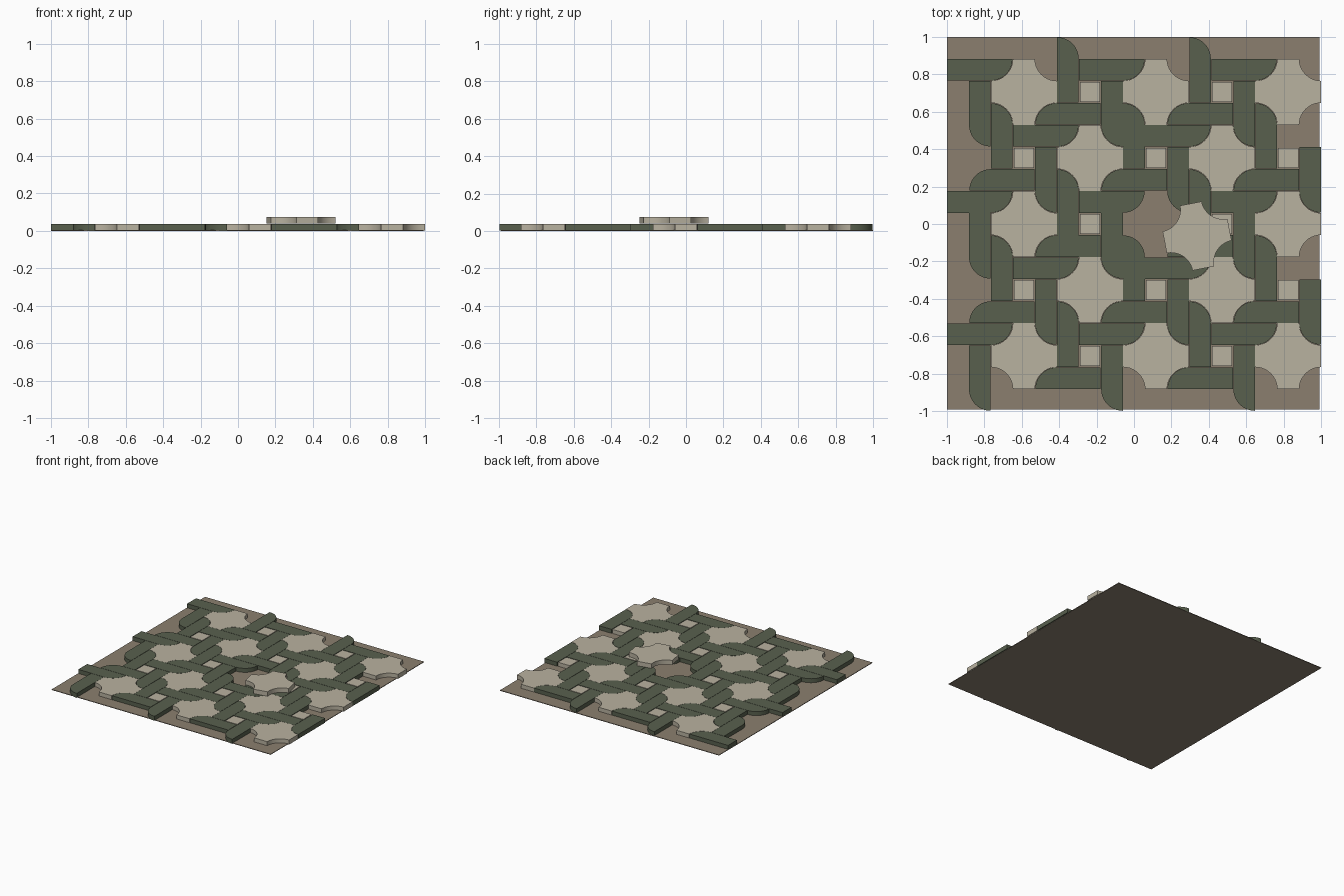
import bpy, bmesh, math
from mathutils import Matrix

if "Cube" in bpy.data.objects:
    bpy.data.objects.remove(bpy.data.objects["Cube"])

U = 2 / 17            # paving module: 17 modules across
TOP = 0.038           # paver height
BOT = 0.001
SEG = 10              # segments per quarter arc


def material(name, rgb):
    m = bpy.data.materials.new(name)
    m.diffuse_color = (*rgb, 1)
    m.use_nodes = True
    m.node_tree.nodes["Principled BSDF"].inputs["Base Color"].default_value = m.diffuse_color
    return m


GREEN = material("moss green", (0.098, 0.117, 0.076))
STONE = material("pale stone", (0.485, 0.445, 0.352))
EARTH = material("brown bedding", (0.258, 0.212, 0.159))


def prism(name, pts, z0, z1, mat, matrix=Matrix()):
    """Extrude a flat outline from z0 to z1."""
    bm = bmesh.new()
    face = bm.faces.new([bm.verts.new((x, y, z0)) for x, y in pts])
    ext = bmesh.ops.extrude_face_region(bm, geom=[face])
    bmesh.ops.translate(bm, vec=(0, 0, z1 - z0),
                        verts=[v for v in ext["geom"] if isinstance(v, bmesh.types.BMVert)])
    bmesh.ops.recalc_face_normals(bm, faces=bm.faces)
    me = bpy.data.meshes.new(name)
    bm.to_mesh(me)
    bm.free()
    me.materials.append(mat)
    ob = bpy.data.objects.new(name, me)
    bpy.context.collection.objects.link(ob)
    ob.matrix_world = matrix
    bpy.context.view_layer.objects.active = ob
    ob.select_set(True)
    bpy.ops.object.shade_smooth_by_angle(angle=math.radians(30))
    ob.select_set(False)
    return ob


def arc(cx, cy, r, a0, a1):
    return [(cx + r * math.cos(math.radians(a0 + (a1 - a0) * i / SEG)),
             cy + r * math.sin(math.radians(a0 + (a1 - a0) * i / SEG))) for i in range(SEG + 1)]


def place(col, row, turn=0):
    """Transform for a paver centred at (col, row), row counted from the back."""
    return (Matrix.Translation((-1 + col * U, 1 - row * U, 0))
            @ Matrix.Rotation(math.radians(turn), 4, "Z"))


# Outlines, centred on the origin
G = 0.0012
h = U / 2 - G
bar = [(-3 * U / 2 + G, h), (-3 * U / 2 + G, -h)] + arc(U / 2, h, 2 * h, -90, 0)
star = []
for sx, sy, a in ((1, 1, 270), (-1, 1, 360), (-1, -1, 90), (1, -1, 180)):
    star += arc(sx * 1.5 * U, sy * 1.5 * U, U, a, a - 90)
s = U / 2 - 0.005
square = [(-s, -s), (s, -s), (s, s), (-s, s)]

# Bedding slab
prism("bedding", [(-1, -0.99), (0.99, -0.99), (0.99, 1), (-1, 1)], 0, 0.005, EARTH)

# Repeating cell: outline, centre column, centre row, half sizes, turn
CELL = [
    ("long_paver", bar, 1.5, 1.5, 1.5, 0.5, 0, GREEN),
    ("long_paver", bar, 5.5, 1.5, 0.5, 1.5, 90, GREEN),
    ("long_paver", bar, 5.5, 3.5, 1.5, 0.5, 180, GREEN),
    ("long_paver", bar, 1.5, 3.5, 0.5, 1.5, 270, GREEN),
    ("star_paver", star, 3.5, 2.5, 1.5, 1.5, 0, STONE),
    ("small_square", square, 6.5, 2.5, 0.5, 0.5, 0, STONE),
]
for k in range(5):
    for n in range(-1, 3):
        for name, pts, c, r, hx, hy, turn, mat in CELL:
            col, row = c + 6 * n + 3 * (k % 2), r + 3 * k
            if col - hx < 0 or col + hx > 17 or (name == "small_square" and col < 1):
                continue
            if (col, row) == (9.5, 8.5) and name == "star_paver":
                continue          # this one has been lifted out
            prism(name, pts, BOT, TOP, mat, place(col, row, turn))

# Loose star paver lying on top, slightly turned
prism("loose_star_paver", star, TOP + 0.0005, 0.075, STONE,
      Matrix.Translation((0.337, -0.064, 0)) @ Matrix.Rotation(math.radians(11), 4, "Z"))
